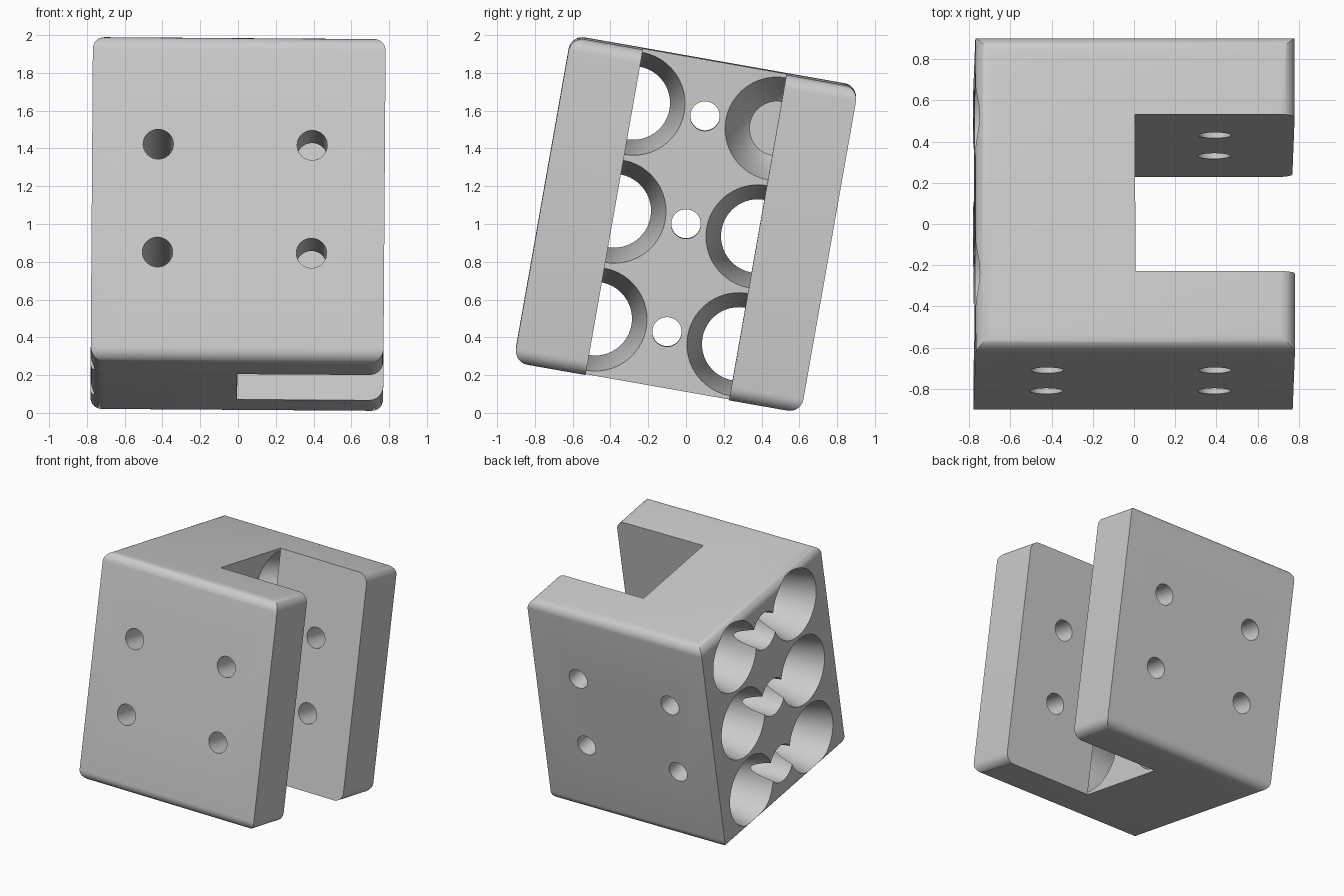
import bpy, bmesh
from math import radians
from mathutils import Matrix

cube = bpy.data.objects.get("Cube")
if cube:
    bpy.data.objects.remove(cube, do_unlink=True)

HX, HY, HZ = 0.775, 0.7725, 0.875   # half sizes of the block
SLOT = 0.386                        # half width of the slot
PITCH = 0.58                        # hole spacing

grey = bpy.data.materials.new("light_grey")
grey.use_nodes = True
colour = (0.6, 0.6, 0.6, 1)
grey.diffuse_color = colour
grey.node_tree.nodes["Principled BSDF"].inputs["Base Color"].default_value = colour


def make_object(name, bm):
    bmesh.ops.recalc_face_normals(bm, faces=bm.faces)
    mesh = bpy.data.meshes.new(name)
    bm.to_mesh(mesh)
    bm.free()
    mesh.materials.append(grey)
    obj = bpy.data.objects.new(name, mesh)
    bpy.context.collection.objects.link(obj)
    return obj


# Block with a slot open to +x: a C outline extruded upwards
bm = bmesh.new()
half = [(-HX, HY), (HX, HY), (HX, SLOT), (0, SLOT)]
outline = half + [(x, -y) for x, y in reversed(half)]
base = bm.faces.new([bm.verts.new((x, y, -HZ)) for x, y in outline])
top = bmesh.ops.extrude_face_region(bm, geom=[base])["geom"]
bmesh.ops.translate(bm, vec=(0, 0, 2 * HZ),
                    verts=[v for v in top if isinstance(v, bmesh.types.BMVert)])

# Rounded end edges that run front to back
ends = [e for e in bm.edges
        if all(abs(abs(v.co.x) - HX) < 1e-4 for v in e.verts)
        and abs(e.verts[0].co.z - e.verts[1].co.z) < 1e-4]
bmesh.ops.bevel(bm, geom=ends, offset=0.075, segments=8, profile=0.5, affect='EDGES')
block = make_object("clamp_block", bm)
bpy.context.view_layer.objects.active = block
block.select_set(True)


def cut(profile, y=0, z=0, x=0, axis='X', sides=48):
    """Subtract a turned shape given as (distance along axis, radius) points."""
    bm = bmesh.new()
    rings = []
    for along, radius in profile:
        ring = bmesh.ops.create_circle(bm, segments=sides, radius=radius,
                                       matrix=Matrix.Translation((0, 0, along)))["verts"]
        rings.append(ring)
    for a, b in zip(rings, rings[1:]):
        for i in range(sides):
            j = (i + 1) % sides
            bm.faces.new((a[i], a[j], b[j], b[i]))
    bm.faces.new(rings[0])
    bm.faces.new(rings[-1])
    turn = Matrix.Rotation(radians(90), 4, 'Y') if axis == 'X' else Matrix.Rotation(radians(-90), 4, 'X')
    bm.transform(Matrix.Translation((x, y, z)) @ turn)
    cutter = make_object("hole_cutter", bm)
    cutter.hide_render = True
    mod = block.modifiers.new("hole", 'BOOLEAN')
    mod.operation = 'DIFFERENCE'
    mod.solver = 'EXACT'
    mod.object = cutter
    bpy.ops.object.modifier_apply(modifier=mod.name)
    bpy.data.objects.remove(cutter, do_unlink=True)


MID = -HX / 2
outer_cone = [(-HX - 0.02, 0.279), (MID, 0.195)]
through = outer_cone + [(0.002, 0.275)]
inner_cup = [(-0.25, 0.145), (-0.2, 0.195), (0.002, 0.275)]

for row in (-1, 0, 1):
    # Large waisted holes, the upper rear one closed in the middle
    for side in (-1, 1):
        if row == 1 and side == 1:
            cut(outer_cone, side * SLOT, row * PITCH)
            cut(inner_cup, side * SLOT, row * PITCH)
        else:
            cut(through, side * SLOT, row * PITCH)
    # Stepped screw holes down the centre
    cut([(-HX - 0.02, 0.147), (MID, 0.147), (MID + 0.001, 0.078), (0.05, 0.078)],
        z=row * PITCH)

# Mounting holes running front to back
for x in (-0.425, 0.39):
    for z in (-PITCH / 2, PITCH / 2):
        cut([(-HY - 0.05, 0.08), (HY + 0.05, 0.08)], x=x, z=z, axis='Y', sides=32)

bpy.ops.object.shade_smooth_by_angle(angle=radians(30))

# Leaning stance on the ground
block.rotation_euler = (radians(-10), radians(0.4), 0)
block.location = (0, 0, 1)
